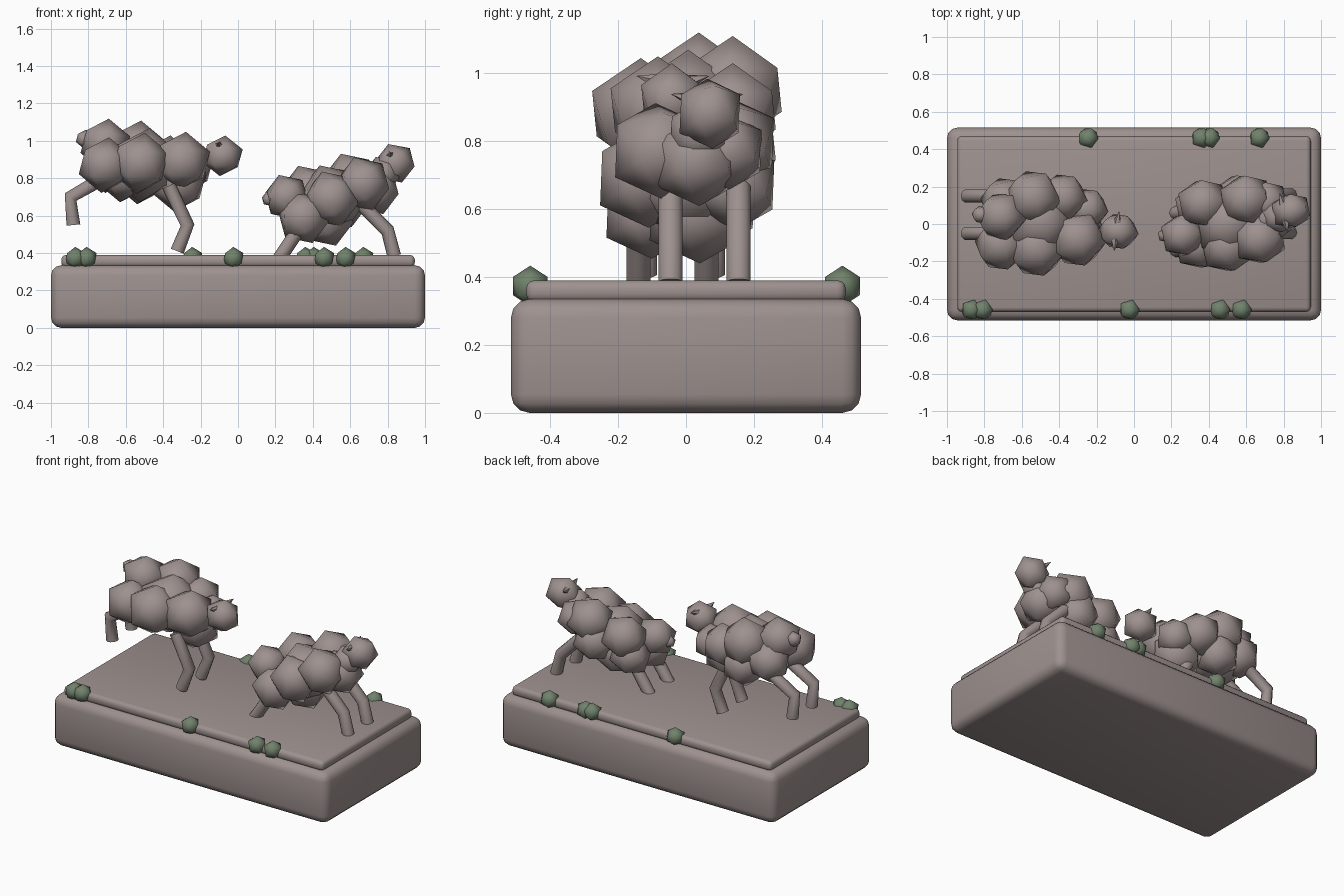
import bpy, bmesh, math
from mathutils import Vector, Euler, Matrix

if "Cube" in bpy.data.objects:
    bpy.data.objects.remove(bpy.data.objects["Cube"])


def material(name, rgb):
    m = bpy.data.materials.new(name)
    m.diffuse_color = (*rgb, 1)
    m.use_nodes = True
    m.node_tree.nodes["Principled BSDF"].inputs["Base Color"].default_value = m.diffuse_color
    return m


STONE = material("warm grey stone", (0.34, 0.285, 0.275))
GREEN = material("bush green", (0.165, 0.225, 0.15))


def finish(bm, name, mat, smooth=True):
    bmesh.ops.recalc_face_normals(bm, faces=bm.faces)
    me = bpy.data.meshes.new(name)
    bm.to_mesh(me)
    bm.free()
    me.materials.append(mat)
    for p in me.polygons:
        p.use_smooth = smooth
    ob = bpy.data.objects.new(name, me)
    bpy.context.collection.objects.link(ob)
    return ob


def slab(name, sx, sy, z0, z1, bevel):
    bm = bmesh.new()
    bmesh.ops.create_cube(bm, size=1)
    for v in bm.verts:
        v.co = Vector((v.co.x * sx, v.co.y * sy, z0 + (v.co.z + 0.5) * (z1 - z0)))
    bmesh.ops.bevel(bm, geom=bm.edges[:], offset=bevel, segments=3, profile=0.5, affect='EDGES')
    return finish(bm, name, STONE)


def ball(bm, pos, r, rot=(0, 0, 0), scale=(1, 1, 1)):
    m = (Matrix.Translation(pos) @ Euler(rot).to_matrix().to_4x4()
         @ Matrix.Diagonal((*scale, 1)))
    bmesh.ops.create_icosphere(bm, subdivisions=1, radius=r, matrix=m)


def leg(name, path, y, r=0.037, sides=10):
    # bent tube lying in an x-z plane
    bm = bmesh.new()
    pts = [Vector((x, y, z)) for x, z in path]
    rings = []
    for i, p in enumerate(pts):
        t = (pts[min(i + 1, len(pts) - 1)] - pts[max(i - 1, 0)]).normalized()
        n = Vector((t.z, 0, -t.x))
        rings.append([bm.verts.new(p + r * (n * math.cos(a) + Vector((0, 1, 0)) * math.sin(a)))
                      for a in (2 * math.pi * k / sides for k in range(sides))])
    for a, b in zip(rings, rings[1:]):
        for k in range(sides):
            j = (k + 1) % sides
            bm.faces.new((a[k], a[j], b[j], b[k]))
    caps = [bm.faces.new(rings[0]), bm.faces.new(rings[-1])]
    ob = finish(bm, name, STONE)
    for p in ob.data.polygons:
        p.use_smooth = len(p.vertices) == 4


def sheep(name, pitch, yaw, wool, tail, head, legs):
    rot = (0, math.radians(pitch), math.radians(yaw))
    bm = bmesh.new()
    for x, y, z, r in wool:
        ball(bm, (x, y, z), r, rot)
    finish(bm, name + "_wool", STONE)
    bm = bmesh.new()
    ball(bm, tail[:3], tail[3], rot)
    finish(bm, name + "_tail", STONE)
    bm = bmesh.new()
    ball(bm, head, 0.115, rot, (1.0, 0.9, 0.95))
    finish(bm, name + "_head", STONE)
    # small pointed ears
    R = Euler(rot).to_matrix().to_4x4()
    for s in (-1, 1):
        bm = bmesh.new()
        m = (Matrix.Translation(head) @ R @ Matrix.Translation((-0.02, s * 0.075, 0.06))
             @ Matrix.Rotation(-s * math.radians(75), 4, 'X'))
        bmesh.ops.create_cone(bm, cap_ends=True, segments=5, radius1=0.025, radius2=0,
                              depth=0.07, matrix=m)
        finish(bm, name + "_ear", STONE, False)
    for part, path, ymid in legs:
        for s in (-1, 1):
            leg(name + "_" + part, path, ymid + s * 0.1)


# plinth
slab("base_block", 2.0, 1.03, 0, 0.335, 0.055)
slab("top_slab", 1.89, 0.94, 0.325, 0.39, 0.025)

# bushes along the long edges
for y, xs in ((-0.458, (-0.87, -0.81, -0.025, 0.46, 0.575)),
              (0.46, (-0.245, 0.36, 0.405, 0.67))):
    for x in xs:
        bm = bmesh.new()
        ball(bm, (x, y, 0.373), 0.06)
        finish(bm, "bush", GREEN)

# leaping sheep
sheep("leaping_sheep", 8, -7,
      [(-0.71, -0.11, 0.87, 0.15), (-0.52, -0.13, 0.88, 0.165), (-0.30, -0.08, 0.89, 0.16),
       (-0.71, 0.04, 0.98, 0.14), (-0.54, 0.14, 0.95, 0.16), (-0.38, 0.14, 0.89, 0.14),
       (-0.25, 0.08, 0.85, 0.12), (-0.32, 0.01, 0.78, 0.16), (-0.50, 0.01, 0.87, 0.2),
       (-0.69, 0.12, 0.86, 0.14), (-0.61, 0.03, 0.82, 0.15), (-0.52, 0.14, 0.8, 0.14)],
      (-0.82, 0.05, 1.01, 0.05), (-0.083, -0.04, 0.92),
      [("hind_leg", ((-0.72, 0.80), (-0.895, 0.70), (-0.88, 0.55)), 0.05),
       ("front_leg", ((-0.37, 0.76), (-0.27, 0.55), (-0.325, 0.41)), -0.02)])

# landing sheep
sheep("landing_sheep", -20, 11,
      [(0.26, -0.06, 0.70, 0.125), (0.35, -0.11, 0.59, 0.145), (0.50, -0.12, 0.69, 0.155),
       (0.67, -0.08, 0.77, 0.15), (0.37, 0.11, 0.73, 0.145), (0.60, 0.13, 0.79, 0.15),
       (0.71, 0.12, 0.77, 0.12), (0.73, 0.03, 0.74, 0.14), (0.47, 0.03, 0.59, 0.16),
       (0.50, 0.0, 0.69, 0.19), (0.77, 0.04, 0.82, 0.10), (0.56, 0.14, 0.67, 0.14),
       (0.34, 0.09, 0.61, 0.13)],
      (0.165, -0.06, 0.69, 0.04), (0.84, 0.07, 0.88),
      [("hind_leg", ((0.36, 0.58), (0.22, 0.37)), -0.04),
       ("front_leg", ((0.66, 0.66), (0.80, 0.52), (0.835, 0.385)), 0.055)])
